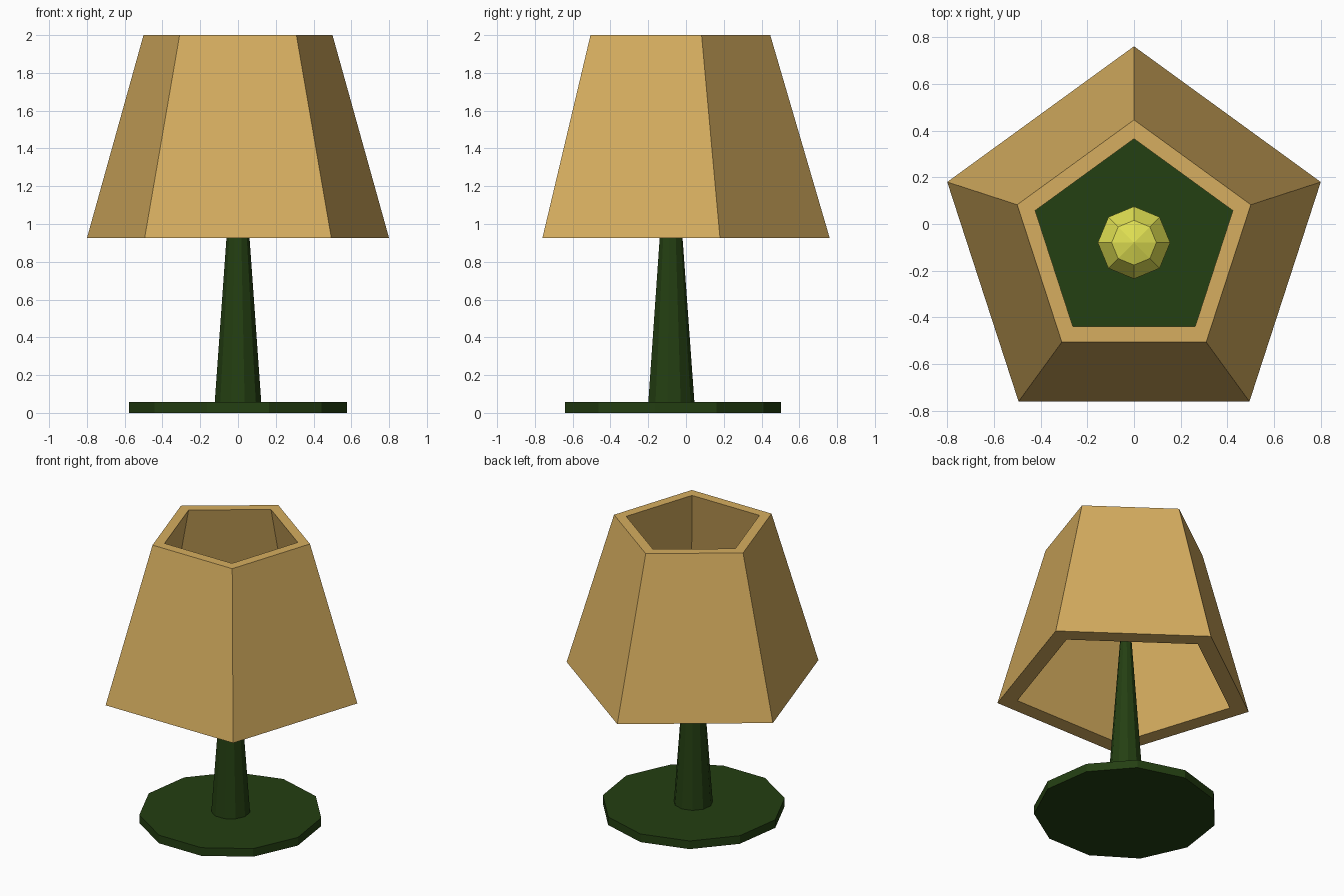
import bpy, bmesh, math

if "Cube" in bpy.data.objects:
    bpy.data.objects.remove(bpy.data.objects["Cube"])

CY = -0.08  # shared vertical axis of all parts


def material(name, rgb):
    m = bpy.data.materials.new(name)
    m.diffuse_color = (*rgb, 1)
    m.use_nodes = True
    m.node_tree.nodes["Principled BSDF"].inputs["Base Color"].default_value = m.diffuse_color
    return m


TAN = material("warm tan", (0.67, 0.42, 0.115))
GREEN = material("dark green", (0.0175, 0.05, 0.006))
YELLOW = material("bulb yellow", (0.74, 0.74, 0.085))


def lathe(name, profile, sides, mat, closed=False):
    """Spin (radius, z) points round the axis, one corner towards +y."""
    bm = bmesh.new()
    rings = []
    for r, z in profile:
        ring = []
        for i in range(sides):
            a = math.pi / 2 + 2 * math.pi * i / sides
            ring.append(bm.verts.new((r * math.cos(a), CY + r * math.sin(a), z)))
        rings.append(ring)
    pairs = list(zip(rings, rings[1:]))
    if closed:
        pairs.append((rings[-1], rings[0]))
    else:
        bm.faces.new(rings[0])
        bm.faces.new(rings[-1])
    for a, b in pairs:
        for i in range(sides):
            j = (i + 1) % sides
            bm.faces.new((a[i], a[j], b[j], b[i]))
    bmesh.ops.recalc_face_normals(bm, faces=bm.faces)
    mesh = bpy.data.meshes.new(name)
    bm.to_mesh(mesh)
    bm.free()
    mesh.materials.append(mat)
    ob = bpy.data.objects.new(name, mesh)
    bpy.context.collection.objects.link(ob)
    return ob


# Foot disc and tapering stem
lathe("base", [(0.584, 0), (0.584, 0.057)], 11, GREEN)
lathe("stem", [(0.125, 0.05), (0.034, 1.31)], 11, GREEN)

# Hollow five-sided shade, open at both ends
lathe("lampshade", [(0.841, 0.925), (0.526, 2.0), (0.445, 2.0), (0.711, 0.925)],
      5, TAN, closed=True)

# Faceted bulb on top of the stem
bpy.ops.mesh.primitive_uv_sphere_add(segments=8, ring_count=5, radius=0.163,
                                     location=(0, CY, 1.45))
bulb = bpy.context.object
bulb.name = "bulb"
bulb.data.materials.append(YELLOW)
